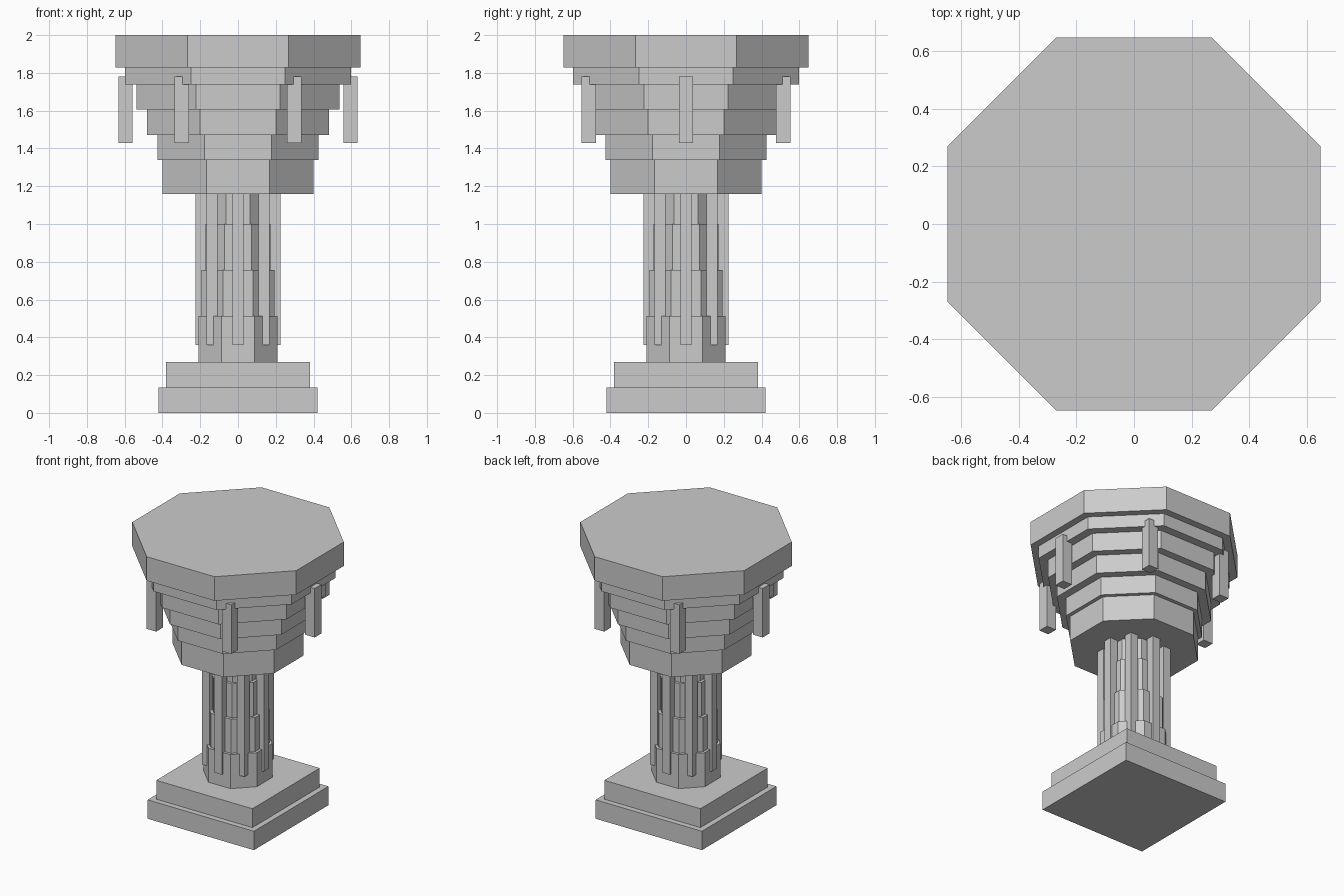
import bpy
import bmesh
import math
from mathutils import Matrix

default = bpy.data.objects.get("Cube")
if default:
    bpy.data.objects.remove(default, do_unlink=True)

stone = bpy.data.materials.new("light_grey_stone")
stone.use_nodes = True
GREY = (0.6, 0.6, 0.6, 1.0)
stone.diffuse_color = GREY
stone.node_tree.nodes["Principled BSDF"].inputs["Base Color"].default_value = GREY


def prism(name, sides, apothem, z0, z1, x=0.0, y=0.0):
    """Upright prism with one flat side facing the front."""
    radius = apothem / math.cos(math.pi / sides)
    bm = bmesh.new()
    bmesh.ops.create_cone(bm, cap_ends=True, segments=sides, radius1=radius,
                          radius2=radius, depth=z1 - z0,
                          matrix=Matrix.Rotation(math.pi / sides, 4, 'Z'))
    mesh = bpy.data.meshes.new(name)
    bm.to_mesh(mesh)
    bm.free()
    mesh.materials.append(stone)
    obj = bpy.data.objects.new(name, mesh)
    obj.location = (x, y, (z0 + z1) / 2)
    bpy.context.collection.objects.link(obj)
    return obj


def stack(name, sides, z, tiers):
    """Prisms piled up from height z; tiers are (apothem, top height)."""
    for i, (apothem, top) in enumerate(tiers, 1):
        prism(f"{name}_{i}", sides, apothem, z, top)
        z = top


def ring(name, count, radius, half_width, z0, z1):
    """Square bars around the axis, all kept parallel to x and y."""
    for i in range(count):
        a = math.tau * i / count
        prism(f"{name}_{i + 1}", 4, half_width, z0, z1,
              radius * math.cos(a), radius * math.sin(a))


# Square stepped base
stack("base_step", 4, 0.0, [(0.42, 0.135), (0.38, 0.27)])

# Octagonal shaft narrowing upward
stack("shaft_section", 8, 0.27,
      [(0.21, 0.513), (0.192, 0.757), (0.172, 1.0), (0.154, 1.16)])

# Octagonal capital widening upward
stack("capital_tier", 8, 1.16,
      [(0.40, 1.34), (0.427, 1.472), (0.483, 1.605),
       (0.538, 1.738), (0.598, 1.828), (0.648, 2.0)])

# Ribs on the shaft and hanging blocks under the rim
ring("shaft_rib", 8, 0.195, 0.03, 0.36, 1.16)
ring("hanging_block", 6, 0.595, 0.0375, 1.43, 1.78)
